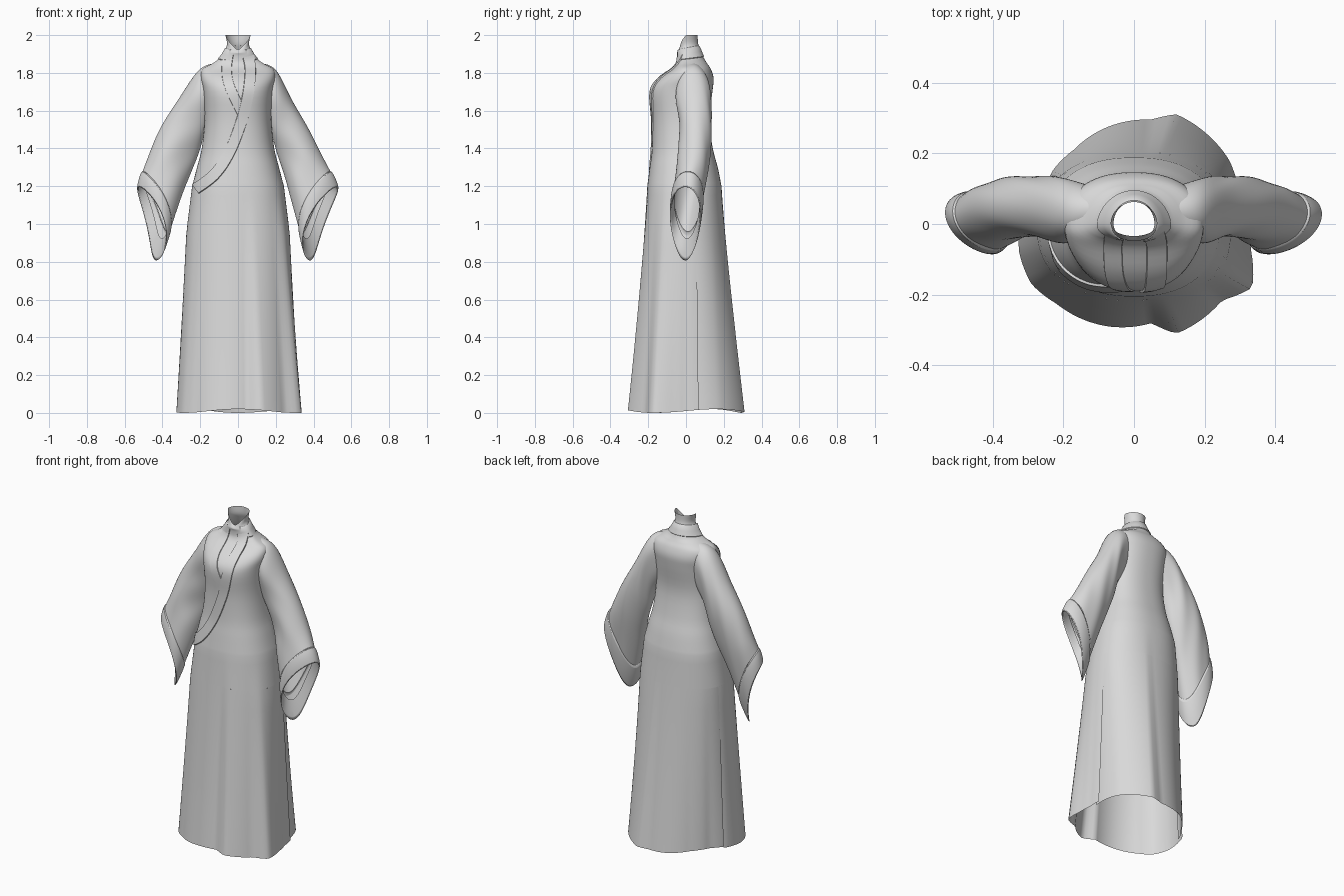
import bpy, bmesh, math
from mathutils import Vector
from mathutils.bvhtree import BVHTree

if "Cube" in bpy.data.objects:
    bpy.data.objects.remove(bpy.data.objects["Cube"])

cloth = bpy.data.materials.new("grey_cloth")
cloth.diffuse_color = (0.7, 0.7, 0.7, 1)
cloth.use_nodes = True
cloth.node_tree.nodes["Principled BSDF"].inputs["Base Color"].default_value = cloth.diffuse_color


def catmull(rows, steps):
    """Smooth interpolation through rows of numbers."""
    out = []
    for i in range(len(rows) - 1):
        p = [rows[max(0, min(len(rows) - 1, i + k))] for k in (-1, 0, 1, 2)]
        for s in range(steps):
            t = s / steps
            out.append([0.5 * (2 * b + (c - a) * t + (2 * a - 5 * b + 4 * c - d) * t * t
                               + (3 * b - a - 3 * c + d) * t ** 3) for a, b, c, d in zip(*p)])
    return out + [list(rows[-1])]


def loft(name, rings, closed=True, subsurf=0):
    """Skin a list of point rows into a smooth sheet or tube."""
    bm = bmesh.new()
    grid = [[bm.verts.new(p) for p in ring] for ring in rings]
    n = len(grid[0])
    for a, b in zip(grid, grid[1:]):
        for j in range(n if closed else n - 1):
            k = (j + 1) % n
            bm.faces.new((a[j], a[k], b[k], b[j]))
    bmesh.ops.recalc_face_normals(bm, faces=bm.faces)
    me = bpy.data.meshes.new(name)
    bm.to_mesh(me)
    bm.free()
    me.materials.append(cloth)
    ob = bpy.data.objects.new(name, me)
    bpy.context.collection.objects.link(ob)
    bpy.ops.object.select_all(action='DESELECT')
    ob.select_set(True)
    bpy.context.view_layer.objects.active = ob
    bpy.ops.object.shade_smooth_by_angle(angle=math.radians(50))
    if subsurf:
        mod = ob.modifiers.new("soften", 'SUBSURF')
        mod.levels = mod.render_levels = subsurf
    return ob


# Torso profile: z, half width, front depth, back depth
PROFILE = [(1.2, .243, .205, .188), (1.3, .217, .192, .168), (1.4, .192, .18, .142),
           (1.55, .177, .178, .122), (1.7, .185, .188, .14), (1.77, .197, .145, .146),
           (1.82, .188, .075, .132), (1.85, .135, .05, .112), (1.88, .096, .045, .094),
           (1.92, .07, .048, .077), (1.955, .058, .044, .064), (2.0, .066, .034, .062)]
torso_rows = catmull(PROFILE, 4)

# Wavy hem outline
HEM = [(.32, .0), (.31, .08), (.2, .26), (.12, .31), (.05, .295), (-.17, .21),
       (-.25, .12), (-.31, .05), (-.325, -.08), (-.29, -.17), (-.22, -.225),
       (-.07, -.29), (.05, -.28), (.12, -.31), (.25, -.215), (.335, -.18), (.33, -.07)]
hem_polar = sorted((math.atan2(y, x) % math.tau, math.hypot(x, y)) for x, y in HEM)
hem_polar = ([(hem_polar[-1][0] - math.tau, hem_polar[-1][1])] + hem_polar
             + [(hem_polar[0][0] + math.tau, hem_polar[0][1])])


def hem_radius(th):
    th %= math.tau
    for (a, ra), (b, rb) in zip(hem_polar, hem_polar[1:]):
        if a <= th <= b:
            return ra + (rb - ra) * (th - a) / max(b - a, 1e-6)


def oval_radius(row, th):
    c, s = math.cos(th), math.sin(th)
    a, b = row[1], row[3] if s > 0 else row[2]
    n = 2.0 if row[0] > 1.86 else 2.3
    return ((abs(c) / a) ** n + (abs(s) / b) ** n) ** (-1 / n)


def row_at(z):
    """Torso profile at any height."""
    for a, b in zip(torso_rows, torso_rows[1:]):
        if a[0] <= z <= b[0]:
            t = (z - a[0]) / (b[0] - a[0])
            return [u + (v - u) * t for u, v in zip(a, b)]


def robe_point(row, th, offset=0.0, tuck=0.0, dip=True):
    """Point on the robe; below the waist it blends towards the hem outline."""
    z = row[0]
    if z < 1.2:
        t = ((1.2 - z) / 1.2) ** 1.1
        waist = list(PROFILE[0])
        waist[1] += .02 * min(1, (1.2 - z) / .25)
        r = hem_radius(th) * t + oval_radius(waist, th) * (1 - t)
        z += .01 * (1 + math.sin(3 * th)) * max(0, 1 - z / .3)
    else:
        r = oval_radius(row, th)
        if z > 1.9 and dip:  # neckline dips at the front
            z = 1.9 + (z - 1.9) * (1 - .75 * max(0, -math.sin(th)))
    r = r * (1 - tuck) + offset
    return (r * math.cos(th), r * math.sin(th), z)


def angles(start, end, n):
    return [math.radians(start + (end - start) * i / n) for i in range(n + 1)]


# Torso, waist to neck
upper = [(1 + .05 * i,) for i in range(4)] + torso_rows
torso = loft("torso", [[robe_point(r, th) for th in angles(0, 360, 96)[:-1]] for r in upper])

# Front and back skirt panels, the back tucked under the front at the side slits
skirt = [(i / 16,) for i in range(17)]
loft("front_skirt", [[robe_point(r, th) for th in angles(168, 372, 64)] for r in skirt], False)


def side_tuck(z, th):
    edge = max(0, 1 - math.sin(th) * 1.8)
    return .07 * edge * (1 - z) ** .4


loft("back_skirt", [[robe_point(r, th, 0, side_tuck(r[0], th)) for th in angles(6, 174, 56)]
                    for r in skirt], False)

# Slanted collar band, high at the nape and low at the front
collar = []
for u, lift in ((0, 0), (.06, .005), (.5, .005), (.94, .005), (1, 0)):
    collar.append([robe_point(row_at(1.872 + .012 * math.sin(th) + .06 * u), th, lift, 0, False)
                   for th in angles(-48, 228, 56)])
loft("neck_collar", collar, False)

# Lapel bands draped over the torso front
tree = BVHTree.FromPolygons([v.co for v in torso.data.vertices],
                            [p.vertices for p in torso.data.polygons])


def lapel(name, path, width, lift):
    pts = [Vector(p) for p in catmull(path, 8)]
    rows = []
    for i, p in enumerate(pts):
        tan = (pts[min(i + 1, len(pts) - 1)] - pts[max(i - 1, 0)]).normalized()
        side = Vector((-tan.y, tan.x))
        row = []
        for u, h in ((-.5, -.003), (-.46, lift), (0, lift), (.46, lift), (.5, -.003)):
            q = p + side * width * u
            hit, nor, _, _ = tree.ray_cast(Vector((q.x, -1, q.y)), Vector((0, 1, 0)))
            if hit is None or hit.y > .06:
                break
            row.append(hit + (nor if nor.y < 0 else -nor) * h)
        if len(row) == 5:
            rows.append(row)
    loft(name, rows, False)


lapel("under_lapel", [(-.05, 1.9), (-.06, 1.82), (-.045, 1.73), (.02, 1.59)], .055, .004)
lapel("over_lapel", [(.05, 1.9), (.065, 1.82), (.055, 1.7), (.02, 1.55), (-.045, 1.38),
                     (-.125, 1.26), (-.23, 1.18)], .06, .007)

# Sleeve rings: top x, top z, bottom x, bottom z, y centre, y half width
SLEEVE = [(.10, 1.855, .10, 1.58, .04, .06), (.2, 1.822, .172, 1.48, .037, .088),
          (.302, 1.657, .208, 1.37, .05, .085), (.395, 1.503, .245, 1.27, .047, .083),
          (.46, 1.36, .29, 1.145, .03, .083), (.495, 1.28, .353, .955, .01, .078)]
OPENING = (.527, 1.197, .406, .8, -.004, .08)


def sleeve_ring(spec, sx, wrinkle=0.0, grow=0.0):
    """Teardrop ring, bowed inwards and twisted to the front as it nears the wrist."""
    tx, tz, bx, bz, yc, hw = spec
    k = max(0, min(1, (1.85 - tz) / .65))
    bulge, lean = -sx * .02 * math.sin(math.pi * k), -sx * .026 * k ** 3
    ring = []
    for i in range(32):
        a = math.tau * i / 32
        c, s = math.cos(a), math.sin(a)
        w = (hw + grow) * (1 + .25 * c) * (1 + wrinkle * math.sin(5 * a + 22 * tz))
        x = (tx + bx) / 2 + ((tx - bx) / 2 + grow) * c + bulge * (1 + c) / 2 + lean * (1 - c) / 2
        x += k ** 3 * (.05 * s - .042 * s * s)
        ring.append((sx * x, yc + w * s, (tz + bz) / 2 + ((tz - bz) / 2 + grow) * c))
    return ring


def cuff_spec(t):
    return [a + (b - a) * t for a, b in zip(SLEEVE[-1], OPENING)]


# Cuffs fold outwards over the sleeve end and return inside
CUFF = [(0, -.004), (0, .006), (.5, .006), (1, .002), (1, -.006), (.3, -.014)]
for side, sx in (("left", -1), ("right", 1)):
    loft(side + "_sleeve", [sleeve_ring(r, sx, .035) for r in catmull(SLEEVE, 4)], True, 1)
    loft(side + "_cuff", [sleeve_ring(cuff_spec(t), sx, 0, g) for t, g in CUFF], True, 1)
